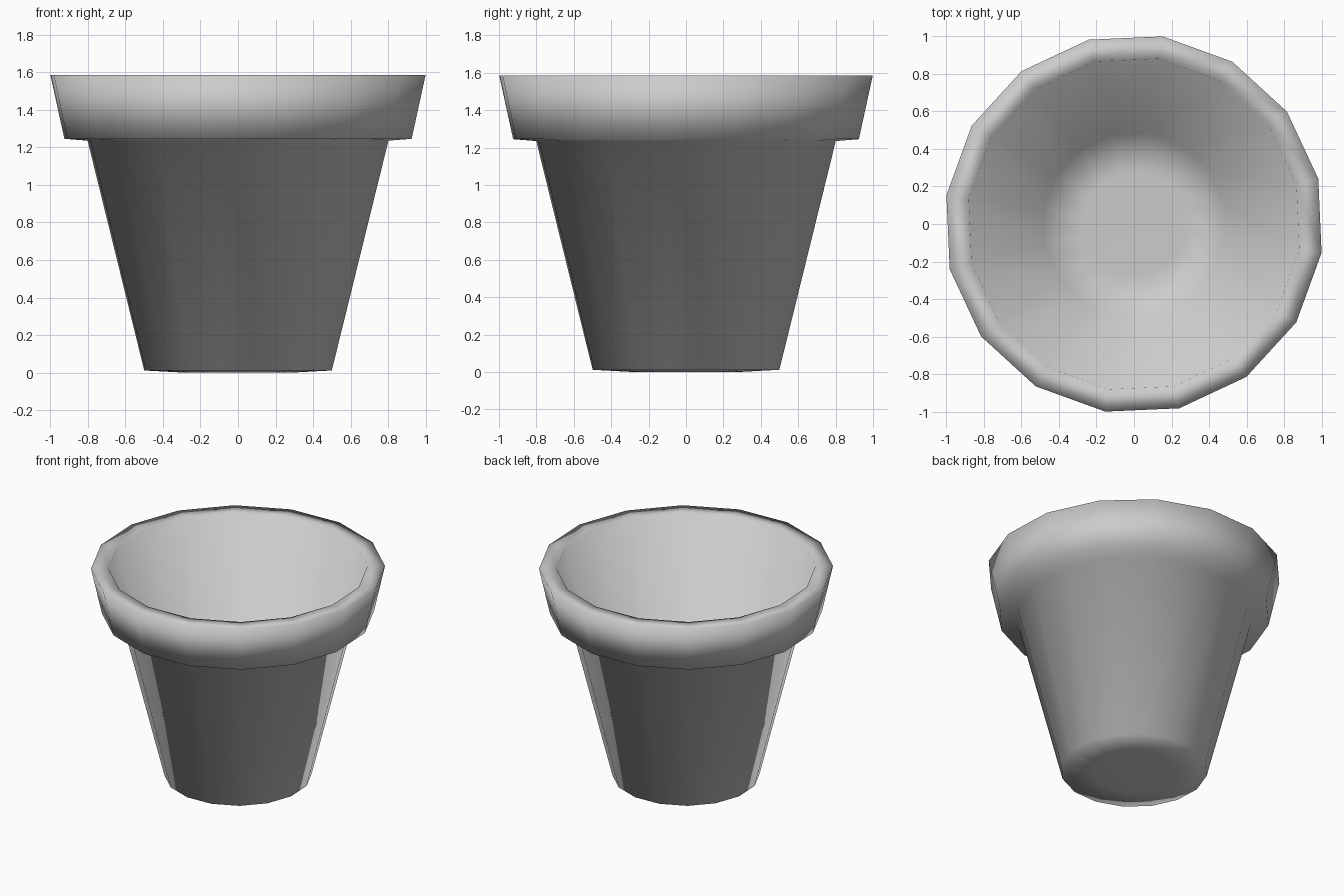
import bpy
import bmesh
from math import cos, sin, tau, radians

cube = bpy.data.objects.get("Cube")
if cube:
    bpy.data.objects.remove(cube, do_unlink=True)

SIDES = 16
TURN = radians(13.8)

# Profile (radius, height): underside, outer wall, rim, inner wall, floor
PROFILE = [
    (0.28, 0.0), (0.505, 0.012),
    (0.81, 1.235), (0.935, 1.245),
    (1.01, 1.585), (0.89, 1.585),
    (0.49, 0.03), (0.28, 0.025),
]

clay = bpy.data.materials.new("plain grey")
clay.use_nodes = True
clay.diffuse_color = (0.6, 0.6, 0.6, 1)
clay.node_tree.nodes["Principled BSDF"].inputs["Base Color"].default_value = (0.6, 0.6, 0.6, 1)

# Flower pot as one closed lathed shell
bm = bmesh.new()
rings = []
for radius, height in PROFILE:
    angles = [TURN + tau * i / SIDES for i in range(SIDES)]
    rings.append([bm.verts.new((radius * cos(a), radius * sin(a), height)) for a in angles])
for low, high in zip(rings, rings[1:]):
    for i in range(SIDES):
        j = (i + 1) % SIDES
        bm.faces.new((low[i], low[j], high[j], high[i]))
bm.faces.new(rings[0][::-1])
bm.faces.new(rings[-1])
bmesh.ops.recalc_face_normals(bm, faces=bm.faces)
for face in bm.faces:
    face.smooth = True

mesh = bpy.data.meshes.new("flower_pot")
bm.to_mesh(mesh)
bm.free()
mesh.materials.append(clay)
pot = bpy.data.objects.new("flower_pot", mesh)
bpy.context.collection.objects.link(pot)
